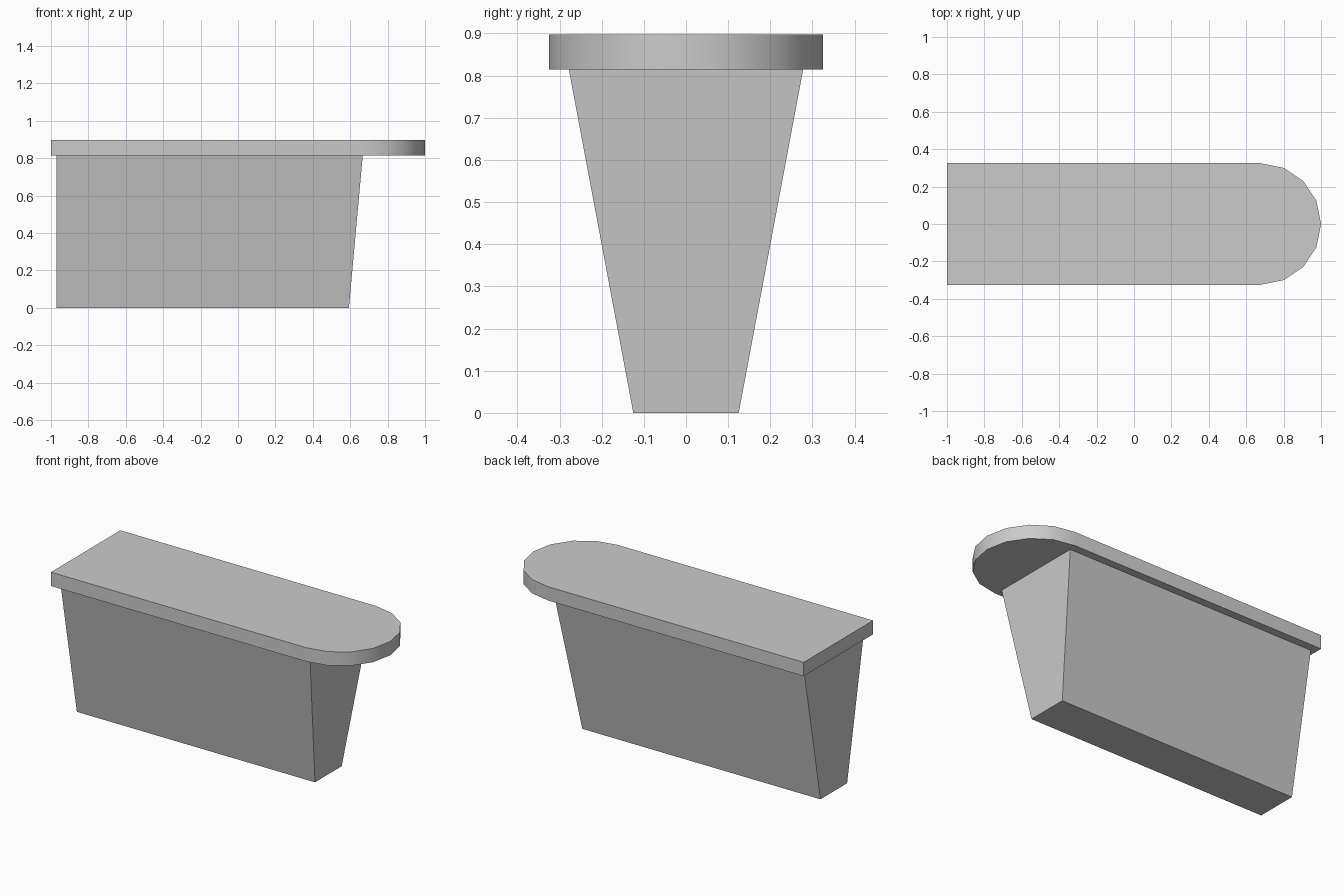
import bpy
import bmesh
from math import sin, cos, pi

if "Cube" in bpy.data.objects:
    bpy.data.objects.remove(bpy.data.objects["Cube"])

grey = bpy.data.materials.new("plain_grey")
grey.use_nodes = True
colour = (0.6, 0.6, 0.6, 1)
grey.diffuse_color = colour
grey.node_tree.nodes["Principled BSDF"].inputs["Base Color"].default_value = colour


def loft(name, lower, upper, z0, z1):
    """Solid between two matching outlines at two heights."""
    bm = bmesh.new()
    low = [bm.verts.new((x, y, z0)) for x, y in lower]
    high = [bm.verts.new((x, y, z1)) for x, y in upper]
    bm.faces.new(low[::-1])
    bm.faces.new(high)
    n = len(low)
    for i in range(n):
        j = (i + 1) % n
        bm.faces.new((low[i], low[j], high[j], high[i]))
    mesh = bpy.data.meshes.new(name)
    bm.to_mesh(mesh)
    bm.free()
    mesh.materials.append(grey)
    obj = bpy.data.objects.new(name, mesh)
    bpy.context.collection.objects.link(obj)
    return obj


def rectangle(x0, x1, half):
    return [(x0, -half), (x1, -half), (x1, half), (x0, half)]


# Tapered pedestal, upright at the square end
loft("tapered_base", rectangle(-0.97, 0.593, 0.125),
     rectangle(-0.97, 0.667, 0.278), 0, 0.815)

# Counter slab with one rounded end
RADIUS, SEGMENTS = 0.325, 8
angles = [-pi / 2 + pi * i / SEGMENTS for i in range(SEGMENTS + 1)]
outline = [(-1, -RADIUS)]
outline += [(1 - RADIUS + RADIUS * cos(a), RADIUS * sin(a)) for a in angles]
outline += [(-1, RADIUS)]
slab = loft("counter_top", outline, outline, 0.815, 0.897)

# Smooth the rounded rim while keeping its edges crisp
bpy.ops.object.select_all(action="DESELECT")
slab.select_set(True)
bpy.context.view_layer.objects.active = slab
bpy.ops.object.shade_smooth_by_angle(angle=pi / 6)
